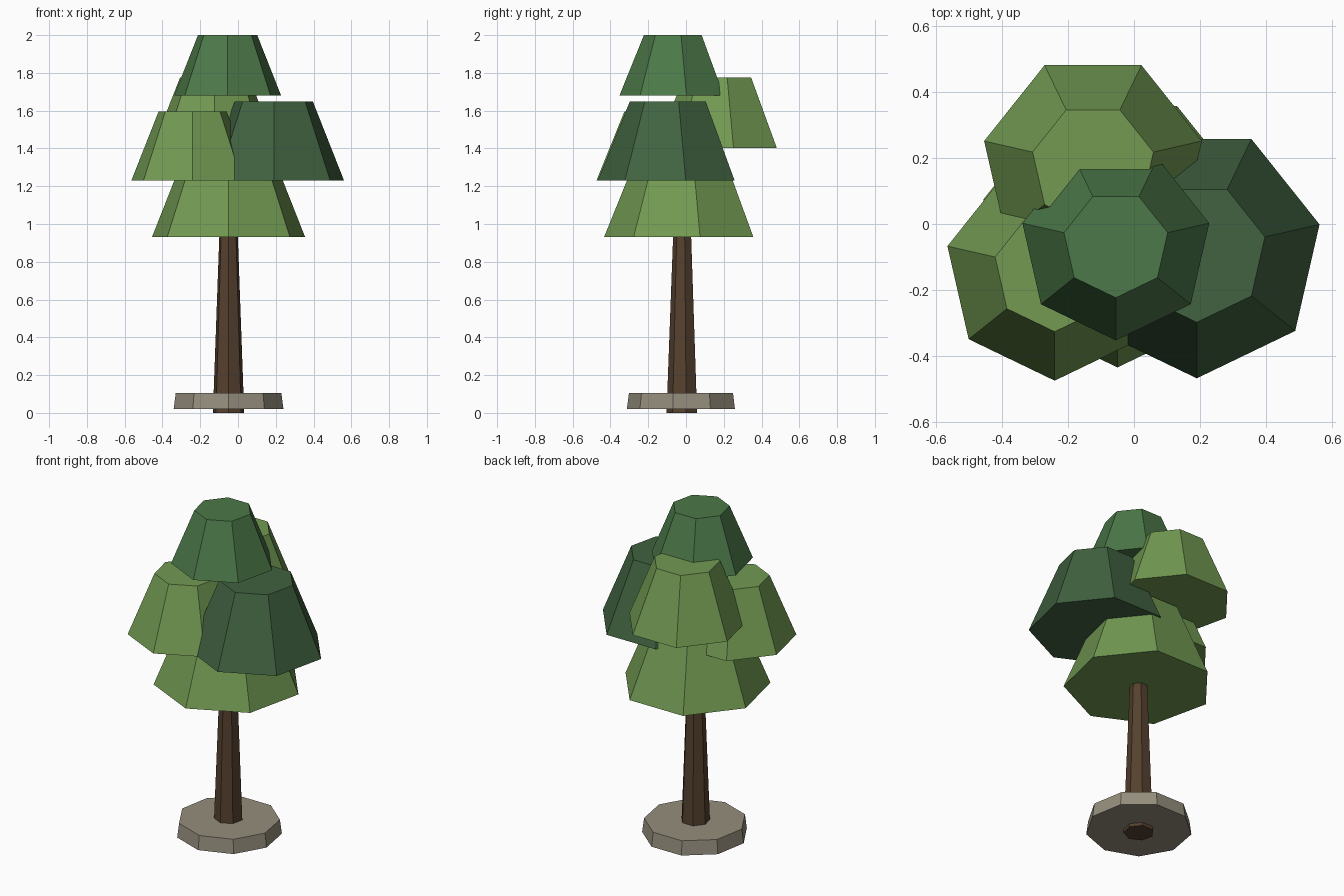
import bpy, bmesh, math

cube = bpy.data.objects.get("Cube")
if cube:
    bpy.data.objects.remove(cube, do_unlink=True)


def material(name, color):
    mat = bpy.data.materials.new(name)
    mat.use_nodes = True
    rgba = (*color, 1.0)
    mat.diffuse_color = rgba
    for node in mat.node_tree.nodes:
        if node.type == 'BSDF_PRINCIPLED':
            node.inputs["Base Color"].default_value = rgba
            node.inputs["Roughness"].default_value = 0.9
    return mat


def frustum(name, sides, center, z_low, z_high, r_low, r_high, mat):
    """Flat-shaded tapered prism with one corner facing the front."""
    bm = bmesh.new()
    rings = []
    for z, r in ((z_low, r_low), (z_high, r_high)):
        ring = []
        for i in range(sides):
            a = math.tau * i / sides - math.pi / 2
            ring.append(bm.verts.new((center[0] + r * math.cos(a),
                                      center[1] + r * math.sin(a), z)))
        rings.append(ring)
    low, high = rings
    bm.faces.new(low[::-1])
    bm.faces.new(high)
    for i in range(sides):
        j = (i + 1) % sides
        bm.faces.new((low[i], low[j], high[j], high[i]))
    mesh = bpy.data.meshes.new(name)
    bm.to_mesh(mesh)
    bm.free()
    mesh.materials.append(mat)
    obj = bpy.data.objects.new(name, mesh)
    bpy.context.collection.objects.link(obj)
    return obj


stone = material("stone grey", (0.30, 0.27, 0.205))
bark = material("bark brown", (0.092, 0.053, 0.028))
light_green = material("light leaf green", (0.168, 0.32, 0.085))
mid_green = material("mid leaf green", (0.072, 0.19, 0.066))
dark_green = material("dark leaf green", (0.052, 0.122, 0.052))

# Base slab and trunk
axis = (-0.05, -0.018)
frustum("base_slab", 9, axis, 0.02, 0.105, 0.295, 0.284, stone)
frustum("trunk", 7, axis, 0.0, 1.05, 0.085, 0.046, bark)

# Foliage clumps: all share the same taper and proportions
TAPER = 0.555
HEIGHT = 1.1
clumps = [
    ("lower_foliage", axis, 0.93, 0.416, light_green),
    ("left_foliage", (0.19, -0.086), 1.23, 0.381, dark_green),
    ("right_foliage", (-0.24, -0.141), 1.23, 0.333, light_green),
    ("back_foliage", (-0.124, 0.176), 1.403, 0.338, light_green),
    ("top_foliage", (-0.055, -0.062), 1.681, 0.29, mid_green),
]
for name, center, z, r, mat in clumps:
    frustum(name, 7, center, z, z + r * HEIGHT, r, r * TAPER, mat)
